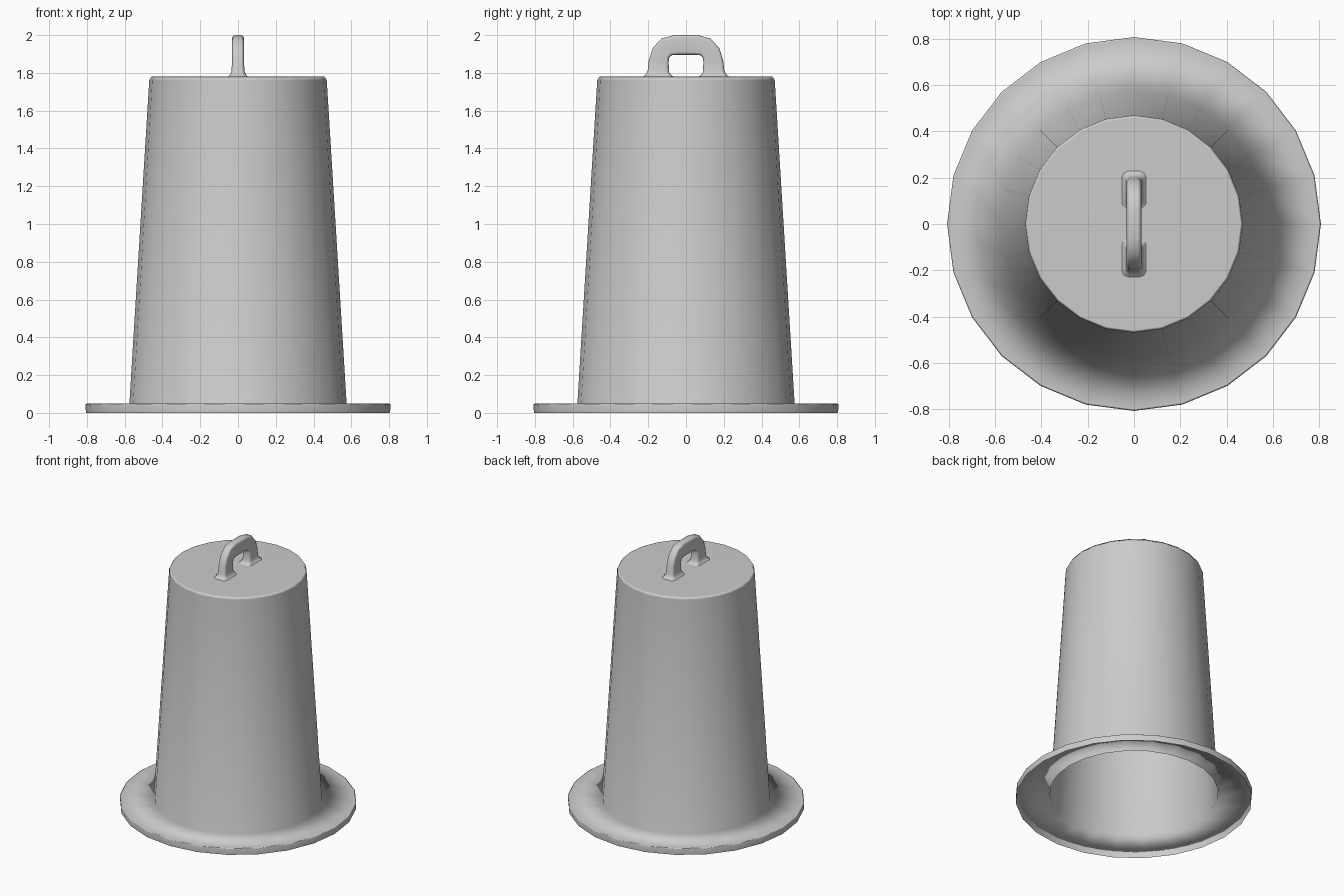
import bpy, bmesh, math

if "Cube" in bpy.data.objects:
    bpy.data.objects.remove(bpy.data.objects["Cube"])

SIDES = 24


def finish(bm, name):
    bmesh.ops.recalc_face_normals(bm, faces=bm.faces)
    me = bpy.data.meshes.new(name)
    bm.to_mesh(me)
    bm.free()
    for p in me.polygons:
        p.use_smooth = True
    ob = bpy.data.objects.new(name, me)
    bpy.context.collection.objects.link(ob)
    # large faces dominate the smooth shading
    wn = ob.modifiers.new("weighted_normals", 'WEIGHTED_NORMAL')
    wn.mode = 'FACE_AREA'
    return ob


def bridge(bm, a, b):
    n = len(a)
    for i in range(n):
        j = (i + 1) % n
        bm.faces.new((a[i], a[j], b[j], b[i]))


# Bell shell: thin tapered cup with a flange and a turned-down rim, open below
profile = [(0.805, 0.0), (0.808, 0.045), (0.80, 0.05), (0.575, 0.05),
           (0.47, 1.76), (0.459, 1.78)]
bm = bmesh.new()
rings = []
for r, z in profile:
    rings.append([bm.verts.new((r * math.cos(2 * math.pi * i / SIDES),
                                r * math.sin(2 * math.pi * i / SIDES), z))
                  for i in range(SIDES)])
for a, b in zip(rings, rings[1:]):
    bridge(bm, a, b)
bm.faces.new(rings[-1])
finish(bm, "bell_shell")

# Hanging loop: half path as (outer y, outer z, inner y, inner z, half width)
half = [(0.235, 1.775, 0.055, 1.775, 0.058),
        (0.215, 1.79, 0.075, 1.785, 0.043),
        (0.203, 1.81, 0.090, 1.805, 0.034),
        (0.197, 1.865, 0.092, 1.86, 0.032),
        (0.177, 1.93, 0.088, 1.883, 0.032),
        (0.130, 1.982, 0.073, 1.894, 0.032),
        (0.060, 2.0, 0.045, 1.896, 0.032)]
path = half + [(-oy, oz, -iy, iz, w) for oy, oz, iy, iz, w in reversed(half)]
# Chamfered cross-section: (across x, fraction from inner to outer)
section = [(1, 0.14), (1, 0.86), (0.8, 0.96), (0.5, 1), (-0.5, 1), (-0.8, 0.96),
           (-1, 0.86), (-1, 0.14), (-0.8, 0.04), (-0.5, 0), (0.5, 0), (0.8, 0.04)]
bm = bmesh.new()
rings = []
for oy, oz, iy, iz, w in path:
    rings.append([bm.verts.new((s * w, iy + (oy - iy) * t, iz + (oz - iz) * t))
                  for s, t in section])
for a, b in zip(rings, rings[1:]):
    bridge(bm, a, b)
finish(bm, "hanging_loop")
